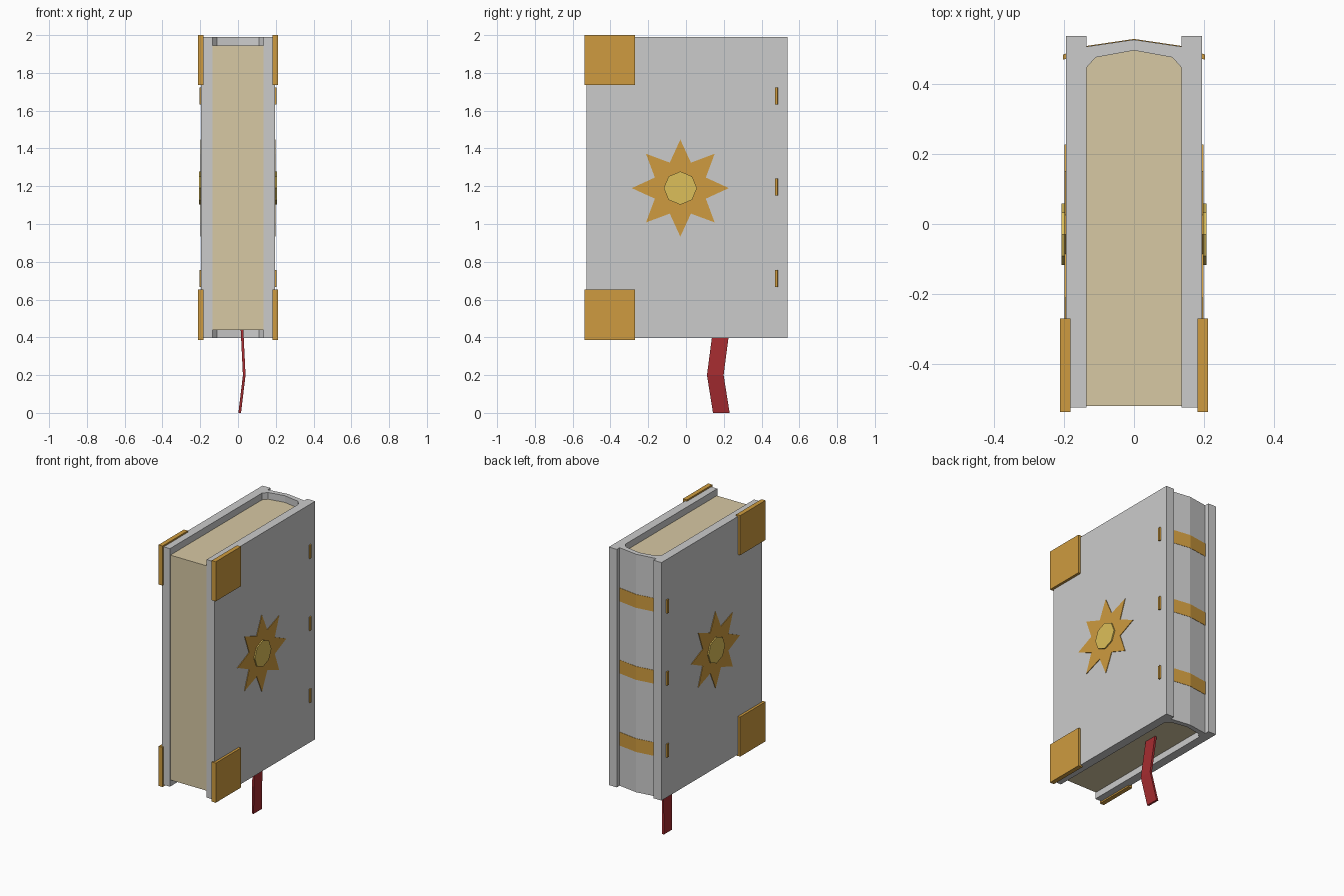
import bpy, bmesh, math
from mathutils import Vector

if "Cube" in bpy.data.objects:
    bpy.data.objects.remove(bpy.data.objects["Cube"])


def material(name, rgb):
    m = bpy.data.materials.new(name)
    m.diffuse_color = (*rgb, 1)
    m.use_nodes = True
    m.node_tree.nodes["Principled BSDF"].inputs["Base Color"].default_value = m.diffuse_color
    return m


GOLD = material("gold", (0.62, 0.33, 0.05))
GEM = material("pale_gold", (0.72, 0.52, 0.10))
PAPER = material("paper", (0.68, 0.58, 0.37))
RED = material("red_cloth", (0.38, 0.025, 0.03))


def prism(name, points, direction, mat=None):
    """Extrude a closed planar outline along a direction."""
    bm = bmesh.new()
    face = bm.faces.new([bm.verts.new(p) for p in points])
    new = bmesh.ops.extrude_face_region(bm, geom=[face])["geom"]
    moved = [v for v in new if isinstance(v, bmesh.types.BMVert)]
    bmesh.ops.translate(bm, verts=moved, vec=Vector(direction))
    bmesh.ops.recalc_face_normals(bm, faces=bm.faces)
    mesh = bpy.data.meshes.new(name)
    bm.to_mesh(mesh)
    bm.free()
    obj = bpy.data.objects.new(name, mesh)
    bpy.context.collection.objects.link(obj)
    if mat:
        mesh.materials.append(mat)
    return obj


def upright(name, half, z0, z1, mat=None):
    """Vertical prism from the right half of a plan symmetric about x = 0."""
    plan = half + [(-x, y) for x, y in reversed(half) if x > 0]
    return prism(name, [(x, y, z0) for x, y in plan], (0, 0, z1 - z0), mat)


def star_points(x, radii, n):
    return [(x, -0.03 + radii[i % len(radii)] * math.cos(2 * math.pi * i / n),
             1.19 + radii[i % len(radii)] * math.sin(2 * math.pi * i / n))
            for i in range(n)]


# Cover boards and spine as one U-shaped shell
inner = [(0, 0.497), (0.11, 0.477), (0.136, 0.448)]
shell = ([(0.136, 0.448), (0.136, -0.526), (0.195, -0.526), (0.195, 0.538),
          (0.136, 0.538), (0.136, 0.508), (0, 0.528)])
left = [(-x, y) for x, y in reversed(shell[:-1])]
plan = shell + left + [(-0.11, 0.477), (0, 0.497), (0.11, 0.477)]
prism("cover", [(x, y, 0.397) for x, y in plan], (0, 0, 1.593))

# Page block
pages = [(0.136, -0.521)] + inner[::-1]
upright("pages", pages, 0.44, 1.945, PAPER)

# Spine bands whose ends poke through the boards
band = [(0, 0.515), (0.136, 0.493), (0.204, 0.47),
        (0.204, 0.485), (0.136, 0.510), (0, 0.530)]
band_plan = band + [(-x, y) for x, y in band[4:0:-1]]
for i, z in enumerate((0.667, 1.15, 1.632)):
    prism(f"spine_band_{i + 1}", [(x, y, z) for x, y in band_plan], (0, 0, 0.09), GOLD)

# Corner guards, star emblem and central boss on both boards
for s, side in ((1, "right"), (-1, "left")):
    for z, level in ((0.387, "lower"), (1.735, "upper")):
        y0, y1, z1 = -0.538, -0.27, z + 0.265
        prism(f"{side}_{level}_corner",
              [(s * 0.182, y0, z), (s * 0.182, y1, z), (s * 0.182, y1, z1), (s * 0.182, y0, z1)],
              (s * 0.03, 0, 0), GOLD)
    prism(f"{side}_star", star_points(s * 0.19, (0.257, 0.146), 16), (s * 0.009, 0, 0), GOLD)
    prism(f"{side}_boss", star_points(s * 0.192, (0.088,), 8), (s * 0.015, 0, 0), GEM)

# Ribbon bookmark: a bent strip swept down through three stations
bm = bmesh.new()
rings = []
for x, y, z in ((0.021, 0.187, 0.445), (0.033, 0.155, 0.2), (0.009, 0.187, 0)):
    rings.append([bm.verts.new((x + dx, y + dy, z)) for dx, dy in
                  ((-0.007, -0.044), (0.007, -0.044), (0.007, 0.044), (-0.007, 0.044))])
for a, b in zip(rings, rings[1:]):
    for i in range(4):
        bm.faces.new((a[i], a[(i + 1) % 4], b[(i + 1) % 4], b[i]))
bm.faces.new(rings[0])
bm.faces.new(rings[-1])
bmesh.ops.recalc_face_normals(bm, faces=bm.faces)
mesh = bpy.data.meshes.new("ribbon")
bm.to_mesh(mesh)
bm.free()
mesh.materials.append(RED)
bpy.context.collection.objects.link(bpy.data.objects.new("ribbon", mesh))
